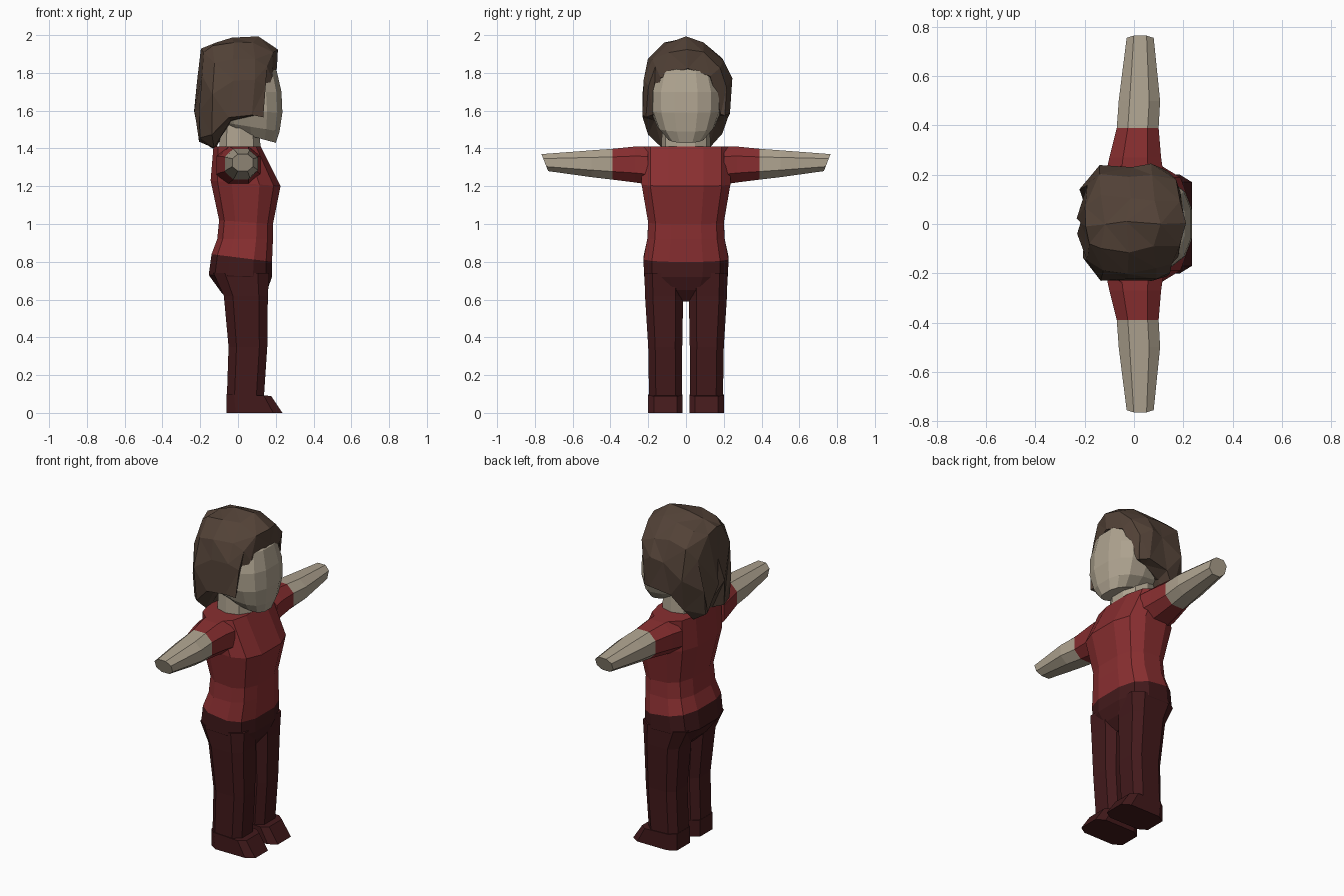
import bpy, bmesh, math, random

random.seed(4)


def material(name, rgb):
    m = bpy.data.materials.new(name)
    m.diffuse_color = (*rgb, 1)
    return m


SKIN = material("skin", (0.43, 0.37, 0.28))
RED = material("shirt_red", (0.25, 0.028, 0.03))
DARK = material("trouser_maroon", (0.055, 0.010, 0.011))
BROWN = material("hair_brown", (0.085, 0.054, 0.038))


def section(n, p):
    """Unit squarish polygon reaching exactly +-1 on both axes."""
    pts = []
    for i in range(n):
        a = 2 * math.pi * (i + 0.5) / n
        c, s = math.cos(a), math.sin(a)
        pts.append((math.copysign(abs(c) ** p, c), math.copysign(abs(s) ** p, s)))
    k = max(u for u, v in pts)
    return [(u / k, v / k) for u, v in pts]


def make(name, verts, faces, mat, tri=False):
    me = bpy.data.meshes.new(name)
    me.from_pydata(verts, [], faces)
    bm = bmesh.new()
    bm.from_mesh(me)
    bmesh.ops.recalc_face_normals(bm, faces=bm.faces)
    if tri:
        bmesh.ops.triangulate(bm, faces=bm.faces)
    bm.to_mesh(me)
    bm.free()
    me.materials.append(mat)
    ob = bpy.data.objects.new(name, me)
    bpy.context.collection.objects.link(ob)
    return ob


def bridge(count, n):
    return [(r * n + i, r * n + (i + 1) % n, (r + 1) * n + (i + 1) % n, (r + 1) * n + i)
            for r in range(count - 1) for i in range(n)]


def loft(name, rings, mat, n=12, p=0.7, along="z", side=1):
    """Ring = (x0, x1, b0, b1, t0, t1): t runs along the part and may tilt."""
    verts = []
    for x0, x1, b0, b1, t0, t1 in rings:
        for u, v in section(n, p):
            x = (x0 + x1) / 2 + u * (x1 - x0) / 2
            b = (b0 + b1) / 2 + v * (b1 - b0) / 2
            t = t0 + (t1 - t0) * ((u if along == "z" else v) + 1) / 2
            verts.append((x, side * b, t) if along == "z" else (x, side * t, b))
    k = len(rings)
    faces = bridge(k, n) + [tuple(range(n)), tuple(range((k - 1) * n, k * n))]
    return make(name, verts, faces, mat)


# Torso
loft("shirt", [
    (-0.14, 0.18, -0.225, 0.225, 0.84, 0.80),
    (-0.11, 0.185, -0.205, 0.205, 0.92, 0.92),
    (-0.10, 0.185, -0.20, 0.20, 1.02, 1.00),
    (-0.145, 0.225, -0.235, 0.235, 1.23, 1.20),
    (-0.13, 0.12, -0.235, 0.235, 1.41, 1.41)], RED)

# Hips
loft("hips", [
    (-0.04, 0.11, -0.08, 0.08, 0.59, 0.59),
    (-0.09, 0.155, -0.17, 0.17, 0.64, 0.65),
    (-0.155, 0.18, -0.222, 0.222, 0.73, 0.72),
    (-0.14, 0.18, -0.225, 0.225, 0.84, 0.80)], DARK)

# Limbs, left and right
for label, s in (("left", 1), ("right", -1)):
    loft(label + "_leg", [
        (-0.06, 0.135, 0.02, 0.195, 0.05, 0.05),
        (-0.05, 0.155, 0.02, 0.20, 0.35, 0.35),
        (-0.075, 0.158, 0.015, 0.217, 0.62, 0.62),
        (-0.13, 0.165, 0.01, 0.22, 0.74, 0.74)], DARK, 8, 0.6, side=s)
    loft(label + "_shoe", [
        (-0.06, 0.235, 0.018, 0.20, 0, 0),
        (-0.06, 0.175, 0.018, 0.20, 0.10, 0.09)], DARK, 8, 0.45, side=s)
    loft(label + "_sleeve", [
        (-0.115, 0.12, 1.21, 1.41, 0.20, 0.20),
        (-0.10, 0.11, 1.22, 1.41, 0.27, 0.27),
        (-0.07, 0.10, 1.235, 1.398, 0.39, 0.39)], RED, 8, 0.85, "y", s)
    loft(label + "_forearm", [
        (-0.07, 0.10, 1.235, 1.398, 0.39, 0.39),
        (-0.062, 0.106, 1.248, 1.39, 0.50, 0.50),
        (-0.03, 0.08, 1.28, 1.37, 0.73, 0.765)], SKIN, 8, 0.85, "y", s)

# Neck and head
loft("neck", [
    (-0.10, 0.12, -0.125, 0.125, 1.39, 1.39),
    (-0.09, 0.11, -0.12, 0.12, 1.56, 1.56)], SKIN, 10, 0.85)
loft("head", [
    (-0.06, 0.20, -0.10, 0.10, 1.50, 1.43),
    (-0.09, 0.22, -0.15, 0.15, 1.54, 1.49),
    (-0.12, 0.235, -0.183, 0.183, 1.60, 1.59),
    (-0.13, 0.23, -0.185, 0.185, 1.70, 1.70),
    (-0.11, 0.205, -0.155, 0.155, 1.81, 1.81),
    (-0.05, 0.13, -0.09, 0.09, 1.88, 1.88)], SKIN, 14, 0.75)

# Hair: arch sections from back to front, four outer corners then the inner rim
HAIR = [
    [(-.19, 0, 1.93), (-.19, .08, 1.91), (-.20, .15, 1.78), (-.215, .14, 1.60),
     (-.20, .12, 1.45), (-.21, .07, 1.44), (-.24, .03, 1.60), (-.22, 0, 1.75)],
    [(-.12, 0, 1.965), (-.13, .11, 1.94), (-.13, .20, 1.86), (-.14, .24, 1.68),
     (-.13, .20, 1.48), (-.13, .12, 1.405), (-.12, .06, 1.40), (-.12, 0, 1.40)],
    [(-.03, 0, 1.985), (-.02, .11, 1.955), (-.02, .20, 1.88), (-.02, .235, 1.76),
     (-.04, .23, 1.56), (-.04, .16, 1.54), (-.04, .09, 1.55), (-.04, 0, 1.56)],
    [(.10, 0, 2.0), (.09, .10, 1.965), (.08, .19, 1.87), (.08, .235, 1.77),
     (.07, .235, 1.58), (.07, .17, 1.57), (.10, .13, 1.76), (.10, 0, 1.79)],
    [(.20, 0, 1.93), (.195, .09, 1.91), (.165, .17, 1.83), (.15, .205, 1.73),
     (.125, .215, 1.57), (.125, .175, 1.58), (.18, .135, 1.78), (.21, 0, 1.82)]]
verts = []
for half in HAIR:
    for x, y, z in half + [(x, -y, z) for x, y, z in half[6:0:-1]]:
        j = [random.uniform(-0.012, 0.012) for _ in range(3)]
        verts.append((x + j[0], y + j[1], z + 0.6 * j[2]))
N = 14
caps = []
for base in (0, N * (len(HAIR) - 1)):
    for quad in ((0, 1, 6, 7), (1, 2, 5, 6), (2, 3, 4, 5)):
        caps.append(tuple(base + i for i in quad))
        caps.append(tuple(base + (N - i) % N for i in quad))
make("hair", verts, bridge(len(HAIR), N) + caps, BROWN, tri=True)
